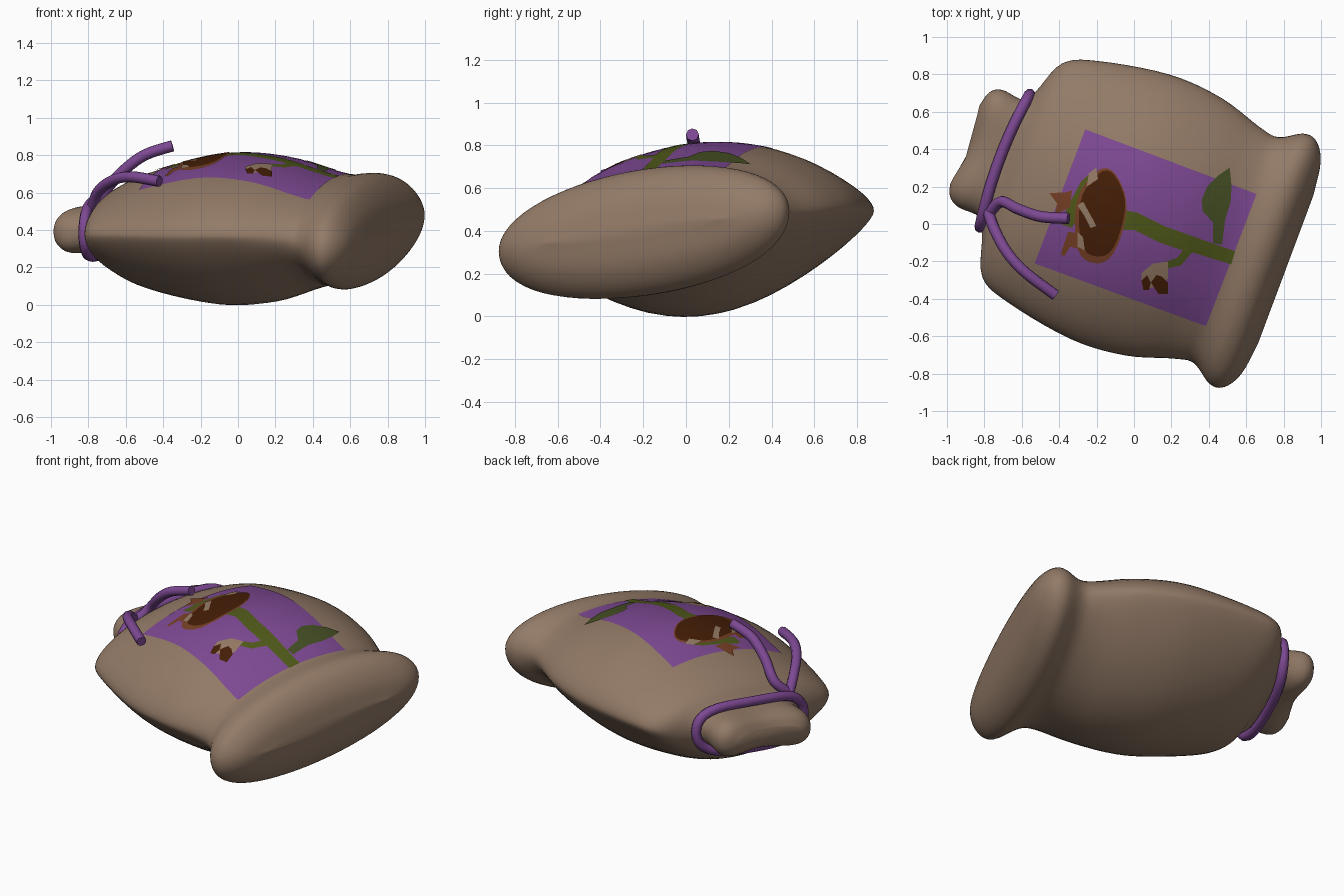
import bpy, bmesh, math
from mathutils import Vector
from mathutils.bvhtree import BVHTree

cube = bpy.data.objects.get("Cube")
if cube:
    bpy.data.objects.remove(cube, do_unlink=True)


def material(name, r, g, b):
    mat = bpy.data.materials.new(name)
    mat.use_nodes = True
    mat.diffuse_color = (r, g, b, 1)
    bsdf = mat.node_tree.nodes["Principled BSDF"]
    bsdf.inputs["Base Color"].default_value = (r, g, b, 1)
    bsdf.inputs["Roughness"].default_value = 0.9
    return mat


burlap = material("burlap", 0.29, 0.195, 0.135)
purple = material("purple", 0.205, 0.066, 0.29)
stem_green = material("stem green", 0.08, 0.10, 0.01)
leaf_green = material("leaf green", 0.06, 0.08, 0.018)
seed_brown = material("seed brown", 0.06, 0.013, 0.002)
rust = material("rust", 0.18, 0.05, 0.018)
beige = material("beige", 0.30, 0.20, 0.13)

TURN = math.radians(-20.5)


def place(along, across, z):
    """Sack space to world: turned about z."""
    c, s = math.cos(TURN), math.sin(TURN)
    return Vector((along * c - across * s, along * s + across * c, z))


def add_mesh(name, bm, mat):
    mesh = bpy.data.meshes.new(name)
    bm.to_mesh(mesh)
    mesh.materials.append(mat)
    for poly in mesh.polygons:
        poly.use_smooth = True
    obj = bpy.data.objects.new(name, mesh)
    bpy.context.collection.objects.link(obj)
    return obj


def catmull(a, b, c, d, t):
    return [0.5 * (2 * q + (r - p) * t + (2 * p - 5 * q + 4 * r - s) * t * t
                   + (3 * q - p - 3 * r + s) * t ** 3)
            for p, q, r, s in zip(a, b, c, d)]


def smooth_path(points, steps):
    ends = [points[0]] + list(points) + [points[-1]]
    path = [catmull(*ends[i:i + 4], k / steps)
            for i in range(len(points) - 1) for k in range(steps)]
    return path + [list(points[-1])]


# Sack stations: along, middle, half width, height above and below the side
# seam, seam level, seam tilt, seam sharpness, pinch
stations = [
    (-0.995, 0.08, 0.23, 0.05, 0.05, 0.41, 0.1, -0.2, 0.2),
    (-0.97, 0.09, 0.30, 0.12, 0.11, 0.41, 0.1, -0.3, 0.25),
    (-0.91, 0.09, 0.335, 0.155, 0.15, 0.41, 0.1, -0.3, 0.25),
    (-0.79, 0.08, 0.335, 0.155, 0.15, 0.415, 0.1, -0.2, 0.15),
    (-0.74, 0.07, 0.41, 0.165, 0.17, 0.42, 0.1, 0, 0.05),
    (-0.66, 0.06, 0.61, 0.215, 0.25, 0.425, 0.09, 0.25, 0),
    (-0.48, 0.06, 0.69, 0.285, 0.35, 0.43, 0.09, 0.35, 0),
    (-0.10, 0.06, 0.755, 0.37, 0.43, 0.43, 0.09, 0.38, 0),
    (0.20, 0.06, 0.735, 0.355, 0.415, 0.428, 0.09, 0.38, 0),
    (0.45, 0.06, 0.66, 0.29, 0.335, 0.42, 0.1, 0.25, 0),
    (0.56, 0.06, 0.645, 0.27, 0.305, 0.41, 0.115, 0.1, 0),
    (0.68, 0.055, 0.715, 0.29, 0.30, 0.392, 0.13, -0.1, 0),
    (0.76, 0.055, 0.70, 0.25, 0.255, 0.392, 0.13, -0.1, 0),
    (0.82, 0.055, 0.60, 0.15, 0.155, 0.392, 0.13, -0.1, 0),
    (0.845, 0.055, 0.42, 0.02, 0.02, 0.392, 0.13, 0, 0),
]
SIDES = 64


def section(along, middle, width, above, below, level, tilt, sharp, pinch):
    ring = []
    for i in range(SIDES):
        a = 2 * math.pi * i / SIDES
        c, s = math.cos(a), math.sin(a)
        hollow = (1 - c * c) ** 2
        height, k = (above, sharp) if s > 0 else (below, 2 * sharp)
        rise = height * s * (1 - k + k * abs(s)) * (1 - pinch * hollow)
        across = middle + width * c
        ring.append(place(along + pinch * hollow / 6, across, level + tilt * across + rise))
    return ring


bm = bmesh.new()
rings = [[bm.verts.new(p) for p in section(*st)]
         for st in smooth_path(stations, 5)]
for a, b in zip(rings, rings[1:]):
    for i in range(SIDES):
        j = (i + 1) % SIDES
        bm.faces.new((a[i], a[j], b[j], b[i]))
bm.faces.new(rings[0])
bm.faces.new(rings[-1])
bmesh.ops.recalc_face_normals(bm, faces=bm.faces)
add_mesh("sack", bm, burlap)
surface = BVHTree.FromBMesh(bm)


# Painted shapes: flat outlines diced finely and draped over the sack
def decal(name, outline, mat, layer):
    bm = bmesh.new()
    face = bm.faces.new([bm.verts.new((x, y, 0)) for x, y in outline])
    face.normal_update()
    if face.normal.z < 0:
        face.normal_flip()
    bmesh.ops.triangulate(bm, faces=[face])
    for axis in (Vector((1, 0, 0)), Vector((0, 1, 0))):
        for k in range(-18, 22):
            bmesh.ops.bisect_plane(bm, geom=bm.verts[:] + bm.edges[:] + bm.faces[:],
                                   plane_co=axis * k * 0.033, plane_no=axis)
    for v in bm.verts:
        hit, normal, _, _ = surface.ray_cast(Vector((v.co.x, v.co.y, 3)), Vector((0, 0, -1)))
        if hit:
            v.co = hit + normal * (0.003 + 0.0015 * layer)
    add_mesh(name, bm, mat)


def oval(x, y, rx, ry, lean, ripple, count=32):
    c, s = math.cos(lean), math.sin(lean)
    pts = []
    for i in range(count):
        a = 2 * math.pi * i / count
        r = 1 + ripple * math.sin(5 * a)
        px, py = rx * r * math.cos(a), ry * r * math.sin(a)
        pts.append((x + px * c - py * s, y + px * s + py * c))
    return pts


decal("purple_patch", [(-.26, .505), (.655, .16), (.385, -.545), (-.53, -.21)], purple, 0)
decal("flower_stem", [(-.07, .08), (.02, .06), (.16, -.01), (.3, -.06), (.54, -.145),
                      (.52, -.215), (.31, -.15), (.25, -.22), (.16, -.24), (.17, -.2),
                      (.23, -.18), (.26, -.14), (.14, -.1), (0, -.03), (-.07, -.03)],
      stem_green, 1)
decal("stem_leaf", [(.42, -.1), (.47, -.11), (.485, .02), (.515, .12), (.52, .2), (.51, .3),
                    (.45, .26), (.39, .2), (.36, .13), (.365, .07), (.42, .01)],
      leaf_green, 2)
decal("flower_sepal", [(-.39, .0), (-.33, -.02), (-.2, .22), (-.22, .28), (-.28, .23),
                       (-.35, .1)], stem_green, 1)
decal("upper_petal", [(-.45, .165), (-.36, .17), (-.33, .18), (-.34, .09), (-.42, .05),
                      (-.41, .11)], rust, 2)
decal("lower_petal", [(-.35, -.04), (-.29, -.05), (-.3, -.13), (-.34, -.12), (-.37, -.17),
                      (-.39, -.16)], rust, 2)
decal("flower_rim", oval(-.18, .04, .135, .255, -.13, .02), rust, 2)
decal("flower_face", oval(-.172, .052, .12, .23, -.13, .025), seed_brown, 3)
decal("flower_highlight", [(-.3, .1), (-.27, .12), (-.22, .03), (-.2, -.01), (-.23, -.02),
                           (-.26, .04)], beige, 4)
decal("flower_upper_glint", [(-.24, .27), (-.2, .3), (-.19, .24), (-.25, .2)], beige, 4)
decal("flower_lower_glint", [(-.3, -.04), (-.27, -.07), (-.26, -.14), (-.3, -.12)], beige, 4)
decal("bud", [(.04, -.26), (.1, -.21), (.18, -.2), (.18, -.29), (.14, -.33), (.08, -.34),
              (.04, -.31)], beige, 2)
decal("bud_left_seed", [(.04, -.3), (.07, -.27), (.09, -.31), (.08, -.35), (.05, -.35)],
      seed_brown, 3)
decal("bud_right_seed", [(.09, -.31), (.12, -.27), (.15, -.28), (.18, -.31), (.18, -.37),
                         (.13, -.37)], seed_brown, 3)


# Drawstring: a loop round the neck and two loose ends
def rope(name, points, closed=False):
    curve = bpy.data.curves.new(name, "CURVE")
    curve.dimensions = "3D"
    curve.bevel_depth = 0.03
    curve.bevel_resolution = 2
    curve.use_fill_caps = True
    spline = curve.splines.new("POLY")
    spline.points.add(len(points) - 1)
    for point, co in zip(spline.points, points):
        point.co = (*co, 1)
    spline.use_cyclic_u = closed
    spline.use_smooth = True
    curve.materials.append(purple)
    obj = bpy.data.objects.new(name, curve)
    bpy.context.collection.objects.link(obj)


loop = []
for i in range(36):
    c, s = math.cos(i * math.pi / 18), math.sin(i * math.pi / 18)
    across = 0.075 + 0.38 * c
    rise = 0.165 * s * (1.5 - 0.5 * abs(s)) * (1 - 0.1 * s ** 4)
    loop.append(place(-0.765 - 0.03 * s * s, across, 0.415 + 0.1 * across + rise))
rope("neck_loop", loop, closed=True)
rope("upper_loose_end", smooth_path([(-.77, .06, .53), (-.71, .12, .61), (-.62, .08, .71),
                                     (-.5, .04, .80), (-.35, .03, .85)], 5))
rope("lower_loose_end", smooth_path([(-.78, .07, .52), (-.75, -.02, .60), (-.68, -.15, .66),
                                     (-.58, -.26, .685), (-.42, -.38, .66)], 5))
